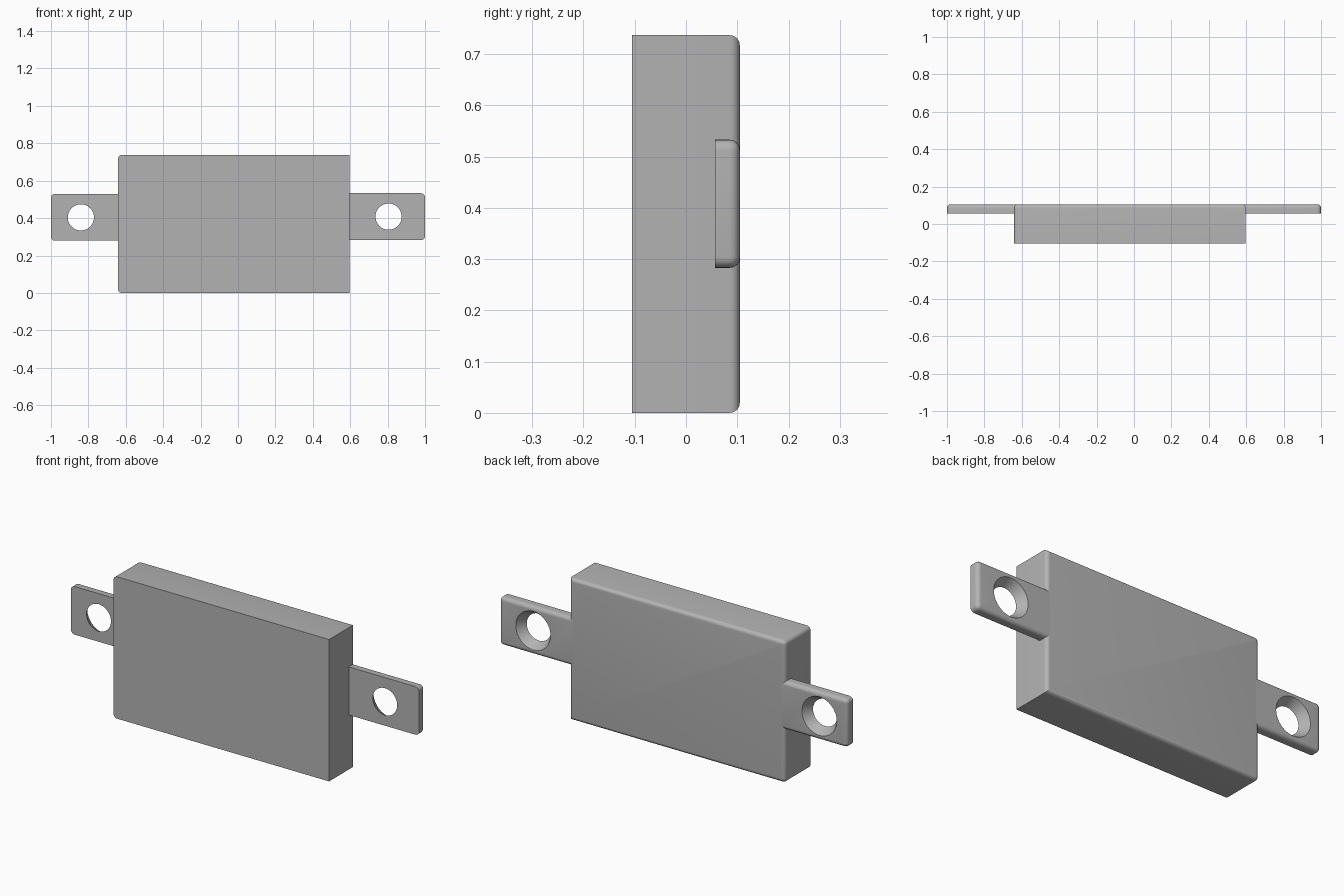
import bpy, bmesh, math
from mathutils import Matrix, Vector

default = bpy.data.objects.get("Cube")
if default:
    bpy.data.objects.remove(default, do_unlink=True)

GREY = (0.45, 0.45, 0.45, 1)
grey = bpy.data.materials.new("plain grey")
grey.use_nodes = True
grey.diffuse_color = GREY
grey.node_tree.nodes["Principled BSDF"].inputs["Base Color"].default_value = GREY

BACK, FRONT, TAB_FRONT = 0.105, -0.105, 0.057
ROUND, CORNER = 0.02, 0.021


def add_object(name, bm):
    bmesh.ops.recalc_face_normals(bm, faces=bm.faces)
    mesh = bpy.data.meshes.new(name)
    bm.to_mesh(mesh)
    bm.free()
    mesh.materials.append(grey)
    obj = bpy.data.objects.new(name, mesh)
    bpy.context.collection.objects.link(obj)
    return obj


def bevel(bm, edges, radius):
    bmesh.ops.bevel(bm, geom=edges, offset=radius, offset_type='OFFSET', segments=6,
                    profile=0.5, affect='EDGES', clamp_overlap=False)


def rounded_block(name, low, high, corner_x, square_x=None):
    """Box with round corners at corner_x and a round back rim, left square at square_x."""
    low, high = Vector(low), Vector(high)
    bm = bmesh.new()
    size = Matrix.Diagonal((*(high - low), 1))
    bmesh.ops.create_cube(bm, size=1, matrix=Matrix.Translation((low + high) / 2) @ size)

    def all_at(edge, axis, value):
        return value is not None and all(abs(v.co[axis] - value) < 1e-4 for v in edge.verts)

    bevel(bm, [e for e in bm.edges if all_at(e, 0, corner_x)
               and abs(e.verts[0].co.y - e.verts[1].co.y) > 0.01], CORNER)
    bevel(bm, [e for e in bm.edges if all_at(e, 1, BACK) and not all_at(e, 0, square_x)], ROUND)
    return add_object(name, bm)


def drill(obj, x, z):
    """Countersunk screw hole, wider at the back."""
    extra, slope = 0.01, 0.625
    depth = BACK - TAB_FRONT
    bm = bmesh.new()
    place = Matrix.Translation((x, (BACK + TAB_FRONT) / 2, z)) @ Matrix.Rotation(-math.pi / 2, 4, 'X')
    bmesh.ops.create_cone(bm, cap_ends=True, segments=48, radius1=0.07 - extra * slope,
                          radius2=0.1 + extra * slope, depth=depth + 2 * extra, matrix=place)
    cutter = add_object("hole_cutter", bm)
    cutter.hide_render = True
    cut = obj.modifiers.new("screw hole", 'BOOLEAN')
    cut.operation, cut.solver, cut.object = 'DIFFERENCE', 'EXACT', cutter
    bpy.context.view_layer.objects.active = obj
    bpy.ops.object.modifier_apply(modifier=cut.name)
    bpy.data.objects.remove(cutter, do_unlink=True)


# Main housing
LEFT, RIGHT = 0.597, -0.642
body = rounded_block("housing", (RIGHT, FRONT, 0), (LEFT, BACK, 0.737), RIGHT)

# Mounting tabs, meeting the flat of the housing back
inner = LEFT - ROUND
left_tab = rounded_block("left_mounting_tab", (inner, TAB_FRONT, 0.283), (1, BACK, 0.533), 1, inner)
drill(left_tab, 0.805, 0.408)

inner = RIGHT + ROUND
right_tab = rounded_block("right_mounting_tab", (-1, TAB_FRONT, 0.279), (inner, BACK, 0.529), -1, inner)
drill(right_tab, -0.84, 0.404)

# Smooth shading with sharp hard edges
for obj in (body, left_tab, right_tab):
    bpy.ops.object.select_all(action='DESELECT')
    obj.select_set(True)
    bpy.context.view_layer.objects.active = obj
    bpy.ops.object.shade_smooth_by_angle(angle=math.radians(30))
